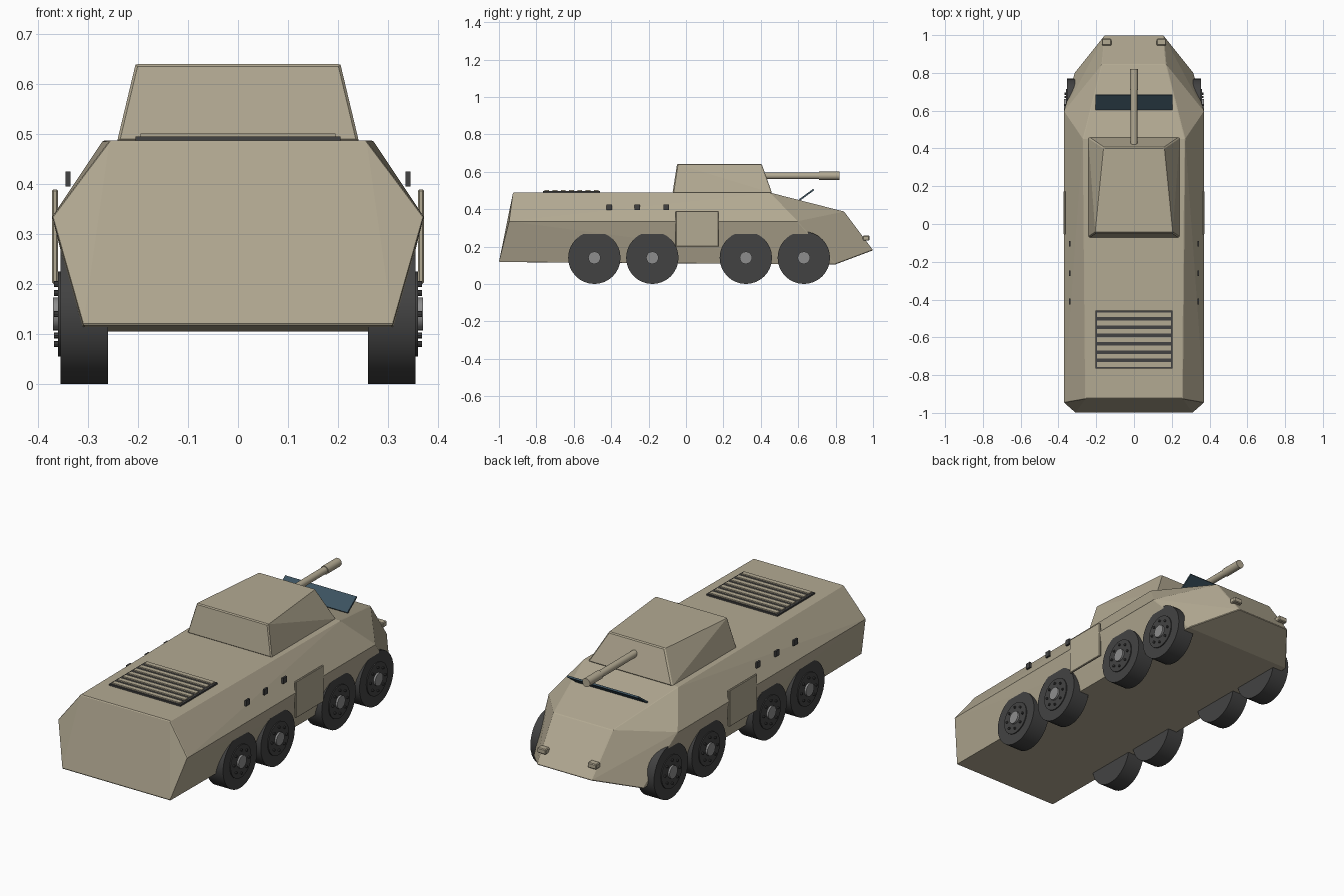
import bpy, bmesh
from math import pi, sin, cos, atan2, radians
from mathutils import Matrix, Vector

if "Cube" in bpy.data.objects:
    bpy.data.objects.remove(bpy.data.objects["Cube"])


def mat(name, c):
    m = bpy.data.materials.new(name)
    m.diffuse_color = (*c, 1)
    m.use_nodes = True
    m.node_tree.nodes["Principled BSDF"].inputs["Base Color"].default_value = m.diffuse_color
    return m


TAN = mat("tan_paint", (0.45, 0.40, 0.29))
DARK = mat("dark_rubber", (0.055, 0.055, 0.055))
STEEL = mat("hub_steel", (0.27, 0.27, 0.27))
GLASS = mat("dark_glass", (0.045, 0.085, 0.115))


def finish(bm, name, m, bevel=0, smooth=False):
    bmesh.ops.recalc_face_normals(bm, faces=bm.faces)
    me = bpy.data.meshes.new(name)
    bm.to_mesh(me)
    bm.free()
    me.materials.append(m)
    ob = bpy.data.objects.new(name, me)
    bpy.context.collection.objects.link(ob)
    if bevel:
        b = ob.modifiers.new("edge_bevel", 'BEVEL')
        b.width, b.segments = bevel, 1
    if smooth:
        bpy.ops.object.select_all(action='DESELECT')
        ob.select_set(True)
        bpy.context.view_layer.objects.active = ob
        bpy.ops.object.shade_smooth_by_angle(angle=radians(35))
    return ob


def hull_of(name, half_points, m, bevel):
    """Convex solid from points mirrored across x = 0."""
    bm = bmesh.new()
    for x, y, z in half_points:
        for s in (1, -1):
            bm.verts.new((s * x, y, z))
    bmesh.ops.convex_hull(bm, input=bm.verts[:])
    bmesh.ops.dissolve_limit(bm, angle_limit=radians(1), verts=bm.verts[:], edges=bm.edges[:])
    return finish(bm, name, m, bevel)


def box(name, center, size, m, tilt=0, bevel=0):
    bm = bmesh.new()
    mx = Matrix.Translation(center) @ Matrix.Rotation(tilt, 4, 'X') @ Matrix.Diagonal((*size, 1))
    bmesh.ops.create_cube(bm, size=1, matrix=mx)
    return finish(bm, name, m, bevel)


def lathe(name, profile, origin, axis, m, sides):
    """Spin (distance along axis, radius) pairs around an axis."""
    bm = bmesh.new()
    rot = Vector((0, 0, 1)).rotation_difference(Vector(axis)).to_matrix()
    rings = []
    for d, r in profile:
        rings.append([bm.verts.new(Vector(origin) + rot @ Vector(
            (r * cos(2 * pi * i / sides), r * sin(2 * pi * i / sides), d))) for i in range(sides)])
    for a, b in zip(rings, rings[1:]):
        for i in range(sides):
            j = (i + 1) % sides
            bm.faces.new((a[i], a[j], b[j], b[i]))
    bm.faces.new(rings[0])
    bm.faces.new(rings[-1])
    return finish(bm, name, m, smooth=True)


# Faceted hull with wedge nose
hull_of("hull", [
    (0.31, -1.0, 0.117), (0.372, -0.945, 0.335), (0.257, -0.925, 0.488),
    (0.27, 0.45, 0.488), (0.372, 0.595, 0.335), (0.315, 0.80, 0.105),
    (0.155, 1.0, 0.18), (0.17, 0.845, 0.387)], TAN, 0.003)

# Turret, tapering towards the front
hull_of("turret", [
    (0.242, -0.072, 0.486), (0.242, 0.46, 0.486),
    (0.205, -0.048, 0.641), (0.16, 0.405, 0.641)], TAN, 0.005)

# Gun with thicker muzzle
lathe("gun_barrel", [(0, 0.018), (0.31, 0.018), (0.31, 0.022), (0.42, 0.022)],
      (0, 0.40, 0.578), (0, 1, 0), TAN, 20)

# Raised windscreen plate
box("windscreen", (0, 0.645, 0.477), (0.41, 0.094, 0.009), GLASS, tilt=atan2(0.055, 0.075))

# Engine grille
box("grille_base", (0, -0.612, 0.490), (0.41, 0.306, 0.012), DARK)
for i in range(7):
    box(f"grille_slat_{i + 1}", (0, -0.744 + 0.044 * i, 0.497), (0.39, 0.025, 0.010), TAN)

# Parts repeated on both sides
for s, side in ((1, "right"), (-1, "left")):
    box(f"{side}_door", (s * 0.366, 0.06, 0.295), (0.012, 0.23, 0.19), TAN, bevel=0.003)
    box(f"{side}_headlight", (s * 0.145, 0.963, 0.245), (0.05, 0.036, 0.027), TAN, bevel=0.004)
    for i, y in enumerate((-0.105, -0.26, -0.41)):
        box(f"{side}_vision_block_{i + 1}", (s * 0.34, y, 0.411), (0.01, 0.03, 0.03), DARK)

    # Wheels with stepped rim, hub and bolts
    for n, y in enumerate((0.63, 0.32, -0.18, -0.49)):
        tag = f"{side}_wheel_{n + 1}"
        axis = (s, 0, 0)
        lathe(f"{tag}_tyre", [(0, 0.14), (0.095, 0.14)], (s * 0.26, y, 0.14), axis, DARK, 32)
        lathe(f"{tag}_rim", [(0, 0.085), (0.01, 0.085)], (s * 0.35, y, 0.14), axis, DARK, 28)
        lathe(f"{tag}_hub", [(0, 0.033), (0.02, 0.033)], (s * 0.35, y, 0.14), axis, STEEL, 20)
        for k in range(8):
            a = 2 * pi * k / 8
            lathe(f"{tag}_bolt_{k + 1}", [(0, 0.006), (0.012, 0.006)],
                  (s * 0.356, y + 0.06 * cos(a), 0.14 + 0.06 * sin(a)), axis, DARK, 8)
